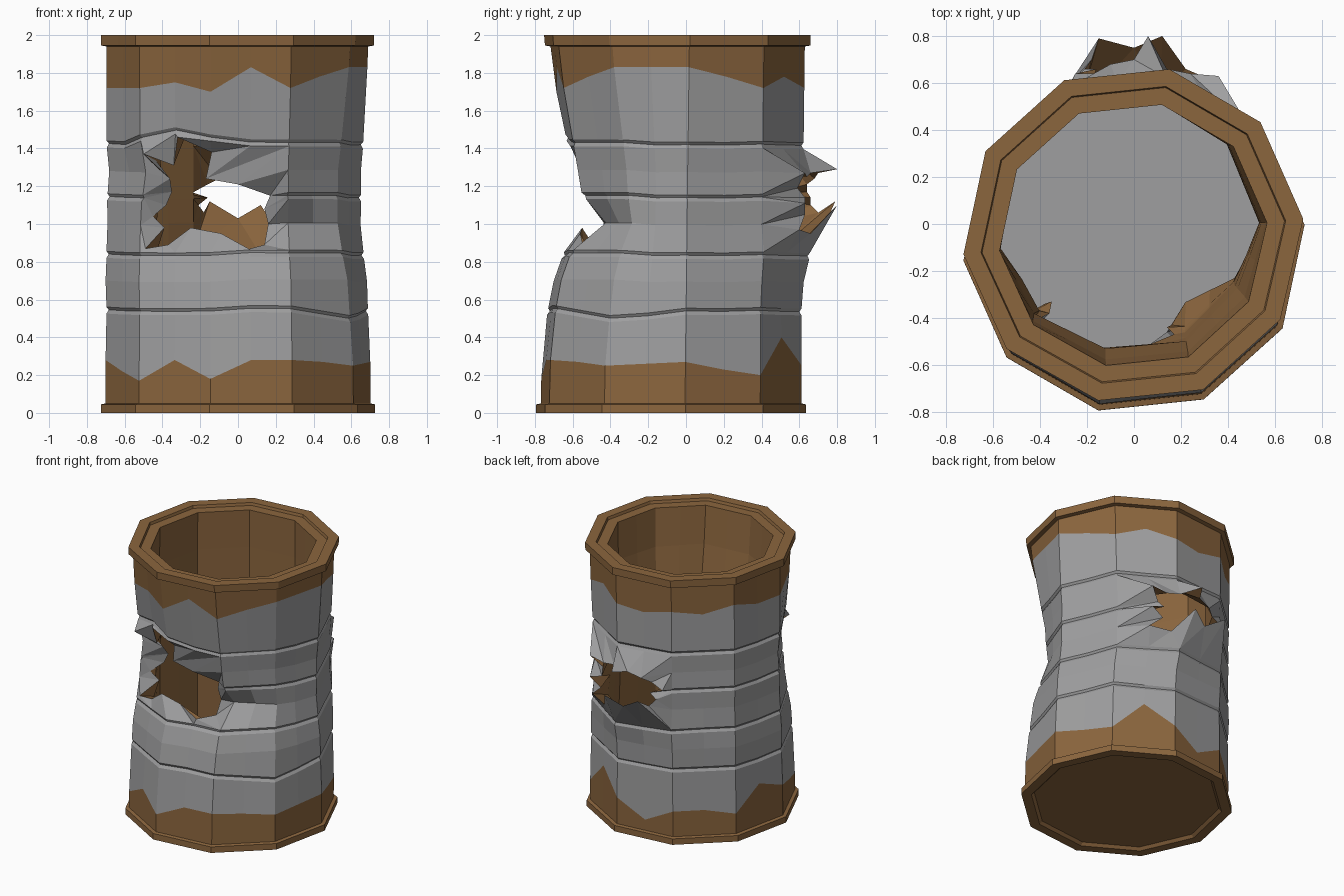
import bpy, bmesh, math, random
from mathutils import Vector

if "Cube" in bpy.data.objects:
    bpy.data.objects.remove(bpy.data.objects["Cube"])

random.seed(4)
SIDES, COLS = 10, 20          # ten flat sides, each split once


def material(name, rgb):
    m = bpy.data.materials.new(name)
    m.diffuse_color = (*rgb, 1)
    m.use_nodes = True
    m.node_tree.nodes["Principled BSDF"].inputs["Base Color"].default_value = m.diffuse_color
    return m


GREY = material("bare grey steel", (0.345, 0.345, 0.35))
RUST = material("brown rust", (0.26, 0.132, 0.048))

# Ragged upper edge of the bottom rust band and lower edge of the top one
RUST_LOW = [.27, .23, .20, .40, .25, .13, .24, .24, .20, .36,
            .28, .22, .17, .28, .18, .28, .28, .27, .25, .26]
RUST_HIGH = [1.83, 1.78, 1.72, 1.78, 1.72, 1.70, 1.75, 1.72, 1.78, 1.72,
             1.72, 1.72, 1.72, 1.75, 1.70, 1.83, 1.72, 1.78, 1.83, 1.83]
WOBBLE = [random.uniform(-.01, .01) for _ in range(COLS)]


def bump(k, centre, width):
    d = (k - centre + COLS / 2) % COLS - COLS / 2
    return max(0.0, 1 - abs(d) / width)


def ring_point(k, z, r):
    """Point on the ten-sided wall, with the crushed waist applied."""
    def corner(i):
        a = math.radians(6 + 36 * i)
        return Vector((math.cos(a), math.sin(a), 0))
    p = corner(k // 2) if k % 2 == 0 else (corner(k // 2) + corner(k // 2 + 1)) / 2
    w = math.exp(-((z - 1.1) / (.62 if z > 1.1 else .42)) ** 2)
    inner = r < .6
    x = p.x * r - .045 * w * max(0, p.x) - .04 * w * bump(k, 18, 2)
    y = p.y * r + (-.055 if inner else -.08 + .0125 * z)
    y += (.12 if inner else .15) * w * max(0, -p.y) + .03 * w * bump(k, 18, 2)
    if .45 < z < 1.6:                       # uneven ribs and dents
        y += .15 * bump(k, 16, 2.5) * math.exp(-((z - 1.01) / .1) ** 2)
        x += .04 * bump(k, 11.5, 2) * math.exp(-((z - 1.25) / .12) ** 2)
        y += .04 * bump(k, 4, 3) * math.exp(-((z - .85) / .1) ** 2)
        if z < .65:
            z -= .05 * bump(k, 18, 2)
        if z > 1.36:
            z += .08 * bump(k, 13, 2)       # rib lifted over the tear
        z += WOBBLE[k]
    return Vector((x, y, z))


def groove(z):
    return [(z - .02, .70), (z, .688), (z + .015, .70)]


# Outer profile from bottom rim to the inner lip of the top
PROFILE = ([(.02, .64), (0, .66), (0, .73), (.045, .73), (.05, .705), ("low", .705)]
           + groove(.545) + [(.70, .705)] + groove(.84)
           + [(1.0, .695)] + groove(1.145) + [(1.28, .695)] + groove(1.425)
           + [("high", .70), (1.94, .70), (1.945, .73), (2, .73),
              (2, .655), (1.98, .65), (1.98, .575)])
LOW = [p[0] for p in PROFILE].index("low")
HIGH = [p[0] for p in PROFILE].index("high")
R0, R1 = 12, 18               # outer rows that bound the torn openings

# Inner wall from the floor up; its rows 1 to 7 match the outer torn rows
INNER = [(.05, .58)] + [(PROFILE[j][0], .58) for j in range(R0, R1 + 1)] + [(1.7, .58), (1.98, .575)]

# Torn edges, going round each opening: bottom, right, top, left
FRONT_TEAR = [(-.49, -.47, .87), (-.37, -.50, .89), (-.25, -.55, .98), (-.09, -.56, .95),
              (.03, -.54, .86), (.14, -.46, .89), (.16, -.43, 1.0), (.14, -.44, 1.08),
              (.17, -.47, 1.15), (0, -.54, 1.21), (-.17, -.53, 1.24), (-.14, -.56, 1.38),
              (-.32, -.56, 1.46), (-.34, -.48, 1.31), (-.50, -.52, 1.37), (-.36, -.38, 1.24),
              (-.35, -.33, 1.17), (-.38, -.34, 1.10), (-.45, -.40, 1.04), (-.39, -.38, .98)]
BACK_TEAR = [(.36, .60, .97), (.22, .66, .95), (.12, .80, 1.10), (0, .75, 1.03),
             (-.15, .79, 1.12), (-.18, .70, 1.06), (-.21, .66, 1.10), (-.16, .66, 1.14),
             (-.25, .64, 1.17), (-.16, .64, 1.21), (-.10, .68, 1.24), (0, .70, 1.27),
             (.06, .80, 1.29), (.14, .66, 1.27), (.24, .64, 1.25), (.36, .63, 1.27),
             (.28, .59, 1.19), (.26, .63, 1.14), (.36, .63, 1.11), (.27, .63, 1.05)]
TEARS = [(12, FRONT_TEAR), (2, BACK_TEAR)]     # first column, edge points
SPAN = 4                                       # columns each opening covers


def finish(bm, name):
    mesh = bpy.data.meshes.new(name)
    bm.to_mesh(mesh)
    bm.free()
    mesh.materials.append(GREY)
    mesh.materials.append(RUST)
    ob = bpy.data.objects.new(name, mesh)
    bpy.context.collection.objects.link(ob)
    return ob


def add_wall(bm, profile, r0, r1, tips, mat_of_row, inward):
    """Ring grid with torn openings bridged to the shared torn edges."""
    def face(verts, mat):
        f = bm.faces.new(verts[::-1] if inward else verts)
        f.material_index = mat
        return f

    grid = []
    for z, r in profile:
        row = []
        for k in range(COLS):
            zz = {"low": RUST_LOW[k], "high": RUST_HIGH[k]}.get(z, z)
            row.append(bm.verts.new(ring_point(k, zz, r)))
        grid.append(row)
    for j in range(len(grid) - 1):
        for k in range(COLS):
            if r0 <= j < r1 and any(c <= k < c + SPAN for c, _ in TEARS):
                continue
            n = (k + 1) % COLS
            face([grid[j][k], grid[j][n], grid[j + 1][n], grid[j + 1][k]], mat_of_row(j))
    flaps = []
    for (c, _), edge in zip(TEARS, tips):
        border = [grid[r0][c + i] for i in range(SPAN + 1)]
        border += [grid[j][c + SPAN] for j in range(r0 + 1, r1 + 1)]
        border += [grid[r1][c + i] for i in range(SPAN - 1, -1, -1)]
        border += [grid[j][c] for j in range(r1 - 1, r0, -1)]
        for i in range(len(border)):
            n = (i + 1) % len(border)
            flaps.append(face([border[i], border[n], edge[n], edge[i]], mat_of_row(r0)))
    bmesh.ops.triangulate(bm, faces=flaps)


# Barrel: outer wall and inner wall meeting at the torn edges
bm = bmesh.new()
tips = [[bm.verts.new(p) for p in edge] for _, edge in TEARS]
add_wall(bm, PROFILE, R0, R1, tips, lambda j: int(j < LOW or j >= HIGH), False)
add_wall(bm, INNER, 1, 1 + R1 - R0, tips, lambda j: 1, True)
bmesh.ops.delete(bm, geom=[v for v in bm.verts if not v.link_faces], context='VERTS')
bmesh.ops.remove_doubles(bm, verts=bm.verts, dist=.0005)
finish(bm, "barrel_wall")


# Bottom plate (rusty) and inner floor (grey)
def plate(name, z, r, mat):
    bm = bmesh.new()
    f = bm.faces.new([bm.verts.new(ring_point(2 * i, z, r)) for i in range(SIDES)])
    f.material_index = mat
    if mat:
        f.normal_flip()
    finish(bm, name)


plate("bottom_plate", .02, .645, 1)
plate("inner_floor", .05, .58, 0)
